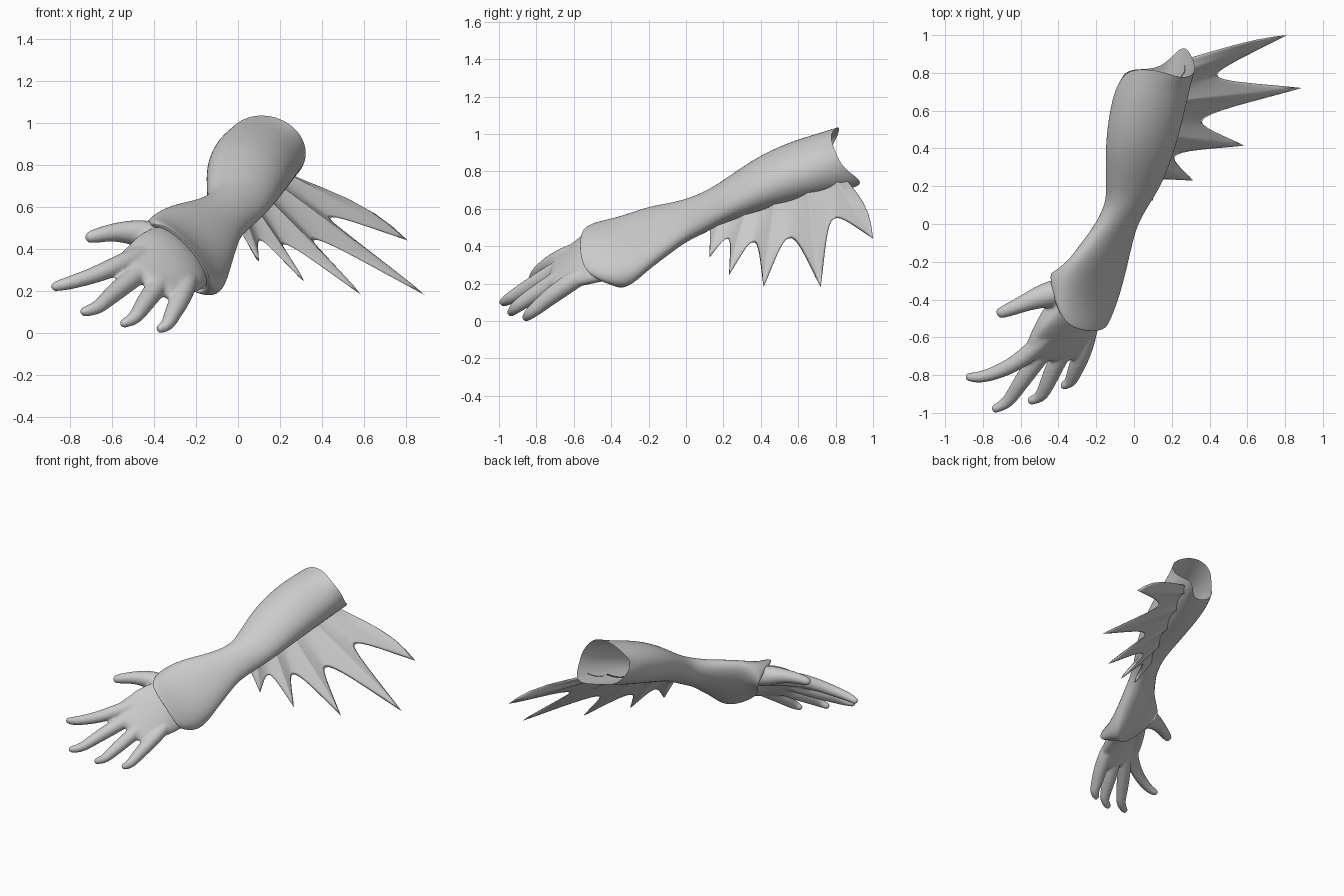
import bpy, bmesh, math
from mathutils import Vector

if "Cube" in bpy.data.objects:
    bpy.data.objects.remove(bpy.data.objects["Cube"])

def finish(name, bm, subsurf=0):
    bmesh.ops.remove_doubles(bm, verts=bm.verts, dist=1e-5)
    bmesh.ops.recalc_face_normals(bm, faces=bm.faces)
    me = bpy.data.meshes.new(name)
    bm.to_mesh(me)
    bm.free()
    for p in me.polygons:
        p.use_smooth = True
    ob = bpy.data.objects.new(name, me)
    bpy.context.collection.objects.link(ob)
    if subsurf:
        m = ob.modifiers.new("subsurf", 'SUBSURF')
        m.levels = m.render_levels = subsurf
    return ob

def bridge(bm, rings, caps=False):
    rv = [[bm.verts.new(p) for p in r] for r in rings]
    n = len(rv[0])
    for a, b in zip(rv, rv[1:]):
        for i in range(n):
            j = (i + 1) % n
            bm.faces.new((a[i], a[j], b[j], b[i]))
    if caps:
        bm.faces.new(rv[0])
        bm.faces.new(rv[-1][::-1])

def bump(th, deg, width):
    d = (math.degrees(th) - deg + 180) % 360 - 180
    return math.exp(-(d / width) ** 2)

def section(y, cx, cz, a, b, tilt, shear_n=0, bumps=(), n=24):
    """Tilted oval in the xz plane; shear and (angle, width, amount) bumps move it along y."""
    t = math.radians(tilt)
    out = []
    for k in range(n):
        th = 2 * math.pi * k / n
        c, s = math.cos(th), math.sin(th)
        p, q = a * c, b * s
        x = p * math.cos(t) + q * math.sin(t)
        z = -p * math.sin(t) + q * math.cos(t)
        dy = sum(amt * bump(th, deg, w) for deg, w, amt in bumps)
        out.append(Vector((cx + x, y - shear_n * s + dy, cz + z)))
    return out

def tube(bm, path, radii, n=10):
    """Round closed tube with a domed tip along a path."""
    pts = [Vector(p) for p in path]
    d = (pts[-1] - pts[-2]).normalized()
    pts.append(pts[-1] + d * radii[-1] * 0.8)
    radii = list(radii) + [radii[-1] * 0.6]
    rings = []
    for i, p in enumerate(pts):
        t = (pts[min(i + 1, len(pts) - 1)] - pts[max(i - 1, 0)]).normalized()
        u = t.cross(Vector((0.7, 0, 0.7))).normalized()
        v = t.cross(u)
        rings.append([p + radii[i] * 1.05 * (math.cos(2 * math.pi * k / n) * u + math.sin(2 * math.pi * k / n) * v)
                      for k in range(n)])
    bridge(bm, rings, True)

# Forearm sleeve: open at the elbow with a wavy rim, flared into a cuff over the hand
def cut(k):
    # cuff edge set back on the thumb side of the palm and at the little-finger side
    return ((215, 48, 0.20 * k), (-15, 35, 0.10 * k))

bm = bmesh.new()
bridge(bm, [
    section(0.82, 0.13, 0.87, 0.197, 0.165, 15, 0, ((-34, 28, 0.12), (60, 35, -0.045), (190, 30, -0.05))),
    section(0.72, 0.10, 0.84, 0.202, 0.165, 15, 0, ((-34, 35, 0.05),)),
    section(0.60, 0.07, 0.805, 0.205, 0.165, 18),
    section(0.40, 0.033, 0.74, 0.193, 0.149, 20),
    section(0.20, 0.0, 0.638, 0.153, 0.107, 22),
    section(0.10, -0.038, 0.58, 0.125, 0.104, 40),
    section(0.00, -0.092, 0.538, 0.131, 0.092, 46),
    section(-0.10, -0.143, 0.488, 0.171, 0.097, 47),
    section(-0.20, -0.192, 0.443, 0.212, 0.102, 47),
    section(-0.30, -0.23, 0.395, 0.24, 0.096, 47, 0.01, cut(0.3)),
    section(-0.40, -0.259, 0.364, 0.246, 0.088, 47, 0.03, cut(0.65)),
    section(-0.47, -0.278, 0.358, 0.23, 0.086, 48, 0.06, cut(0.9)),
    section(-0.495, -0.285, 0.356, 0.213, 0.083, 48, 0.07, cut(1)),
    section(-0.50, -0.285, 0.356, 0.208, 0.08, 48, 0.07, cut(1)),
    section(-0.495, -0.285, 0.356, 0.19, 0.068, 48, 0.06, cut(1)),
])
finish("forearm_sleeve", bm, 2)

# Hand: palm, thumb mound and five digits fused into one skin
bm = bmesh.new()
bridge(bm, [
    section(-0.30, -0.245, 0.39, 0.19, 0.065, 47),
    section(-0.38, -0.273, 0.367, 0.19, 0.07, 47),
    section(-0.46, -0.29, 0.355, 0.19, 0.078, 46),
    section(-0.53, -0.33, 0.335, 0.20, 0.08, 41),
    section(-0.60, -0.37, 0.303, 0.19, 0.072, 35),
    section(-0.67, -0.40, 0.258, 0.165, 0.055, 34),
    section(-0.73, -0.412, 0.23, 0.14, 0.03, 34),
], True)
F = (0.05, 0.051, 0.041, 0.034, 0.026)
tube(bm, [(-.40, -.52, .40), (-.55, -.69, .33), (-.68, -.77, .275), (-.81, -.815, .235), (-.873, -.81, .22)], F)
tube(bm, [(-.36, -.52, .37), (-.53, -.74, .24), (-.62, -.87, .165), (-.67, -.95, .115), (-.735, -.978, .10)], F)
tube(bm, [(-.30, -.52, .33), (-.41, -.73, .19), (-.465, -.86, .11), (-.495, -.92, .065), (-.545, -.935, .045)], F)
tube(bm, [(-.22, -.50, .28), (-.275, -.69, .16), (-.315, -.78, .085), (-.335, -.84, .035), (-.37, -.855, .02)], F)
tube(bm, [(-.32, -.36, .43), (-.44, -.365, .47), (-.55, -.405, .485), (-.65, -.45, .47), (-.705, -.47, .455)],
     (0.07, 0.076, 0.05, 0.038, 0.032))
tube(bm, [(-.34, -.38, .42), (-.42, -.46, .42), (-.475, -.55, .385), (-.535, -.66, .34)], (0.065, 0.06, 0.055, 0.045))
hand = finish("hand", bm, 2)
rm = hand.modifiers.new("fuse", 'REMESH')
rm.mode = 'VOXEL'
rm.voxel_size = 0.009
rm.use_smooth_shade = True
sm = hand.modifiers.new("soften", 'SMOOTH')
sm.iterations = 8
sm.factor = 0.5

# Forearm fin: five tapered spines with webbing between
B0, B1 = Vector((0.27, 0.87, 0.74)), Vector((0.0, 0.13, 0.51))
tips = [Vector(p) for p in [(.81, 1.0, .44), (.89, .72, .18), (.585, .415, .182), (.315, .23, .245), (.10, .125, .34)]]
webs = [Vector(p) for p in [(.44, .79, .545), (.36, .545, .44), (.215, .355, .42), (.105, .22, .44)]]
ribs = [0.07, 0.28, 0.52, 0.73, 0.92]
base = lambda u: B0.lerp(B1, u)

def edge(u, tip, web, t):
    """Scalloped outline from a spine tip (t=0) to the web's low point (t=1)."""
    b = base(u)
    f = (web - b).dot(tip - b) / (tip - b).length_squared
    q1 = tip.lerp(b.lerp(tip, f).lerp(web, 0.8), 0.5)
    q2 = b.lerp(tip, f).lerp(web, 0.65)
    s = 1 - t
    return tip * s ** 3 + q1 * 3 * t * s * s + q2 * 3 * t * t * s + web * t ** 3

N = 8
cols = []  # base point, outline point, sideways distance from spine
for k in range(5):
    s = k / 5
    bulge = Vector((0.06, 0.03, 0.01)) * math.sin(math.pi * s)
    cols.append((base(ribs[0] * s), B0.lerp(tips[0], s) + bulge, 1 - s))
for i, web in enumerate(webs):
    u0, u1 = ribs[i], ribs[i + 1]
    for k in range(N):
        lat = (k / N) ** 1.4
        cols.append((base(u0 + (u1 - u0) * 0.5 * lat), edge(u0, tips[i], web, k / N), lat))
    for k in range(N, 0, -1):
        lat = (k / N) ** 1.4
        cols.append((base(u1 - (u1 - u0) * 0.5 * lat), edge(u1, tips[i + 1], web, k / N), lat))
for k in range(6):
    s = k / 5
    cols.append((base(ribs[4] + (1 - ribs[4]) * s), tips[4].lerp(B1, s), s))

normal = (B1 - B0).cross(Vector((0.6, 0.05, -0.45))).normalized()
rows = 12
bm = bmesh.new()
for side in (-1, 1):
    grid = []
    for b, o, lat in cols:
        col = []
        for r in range(rows + 1):
            v = r / rows
            h = (0.009 + 0.02 * (1 - lat) ** 2) * math.sqrt(1 - v)
            col.append(bm.verts.new(b.lerp(o, v) + normal * side * h))
        grid.append(col)
    for a, c in zip(grid, grid[1:]):
        for r in range(rows):
            bm.faces.new((a[r], a[r + 1], c[r + 1], c[r]))
finish("forearm_fin", bm)
